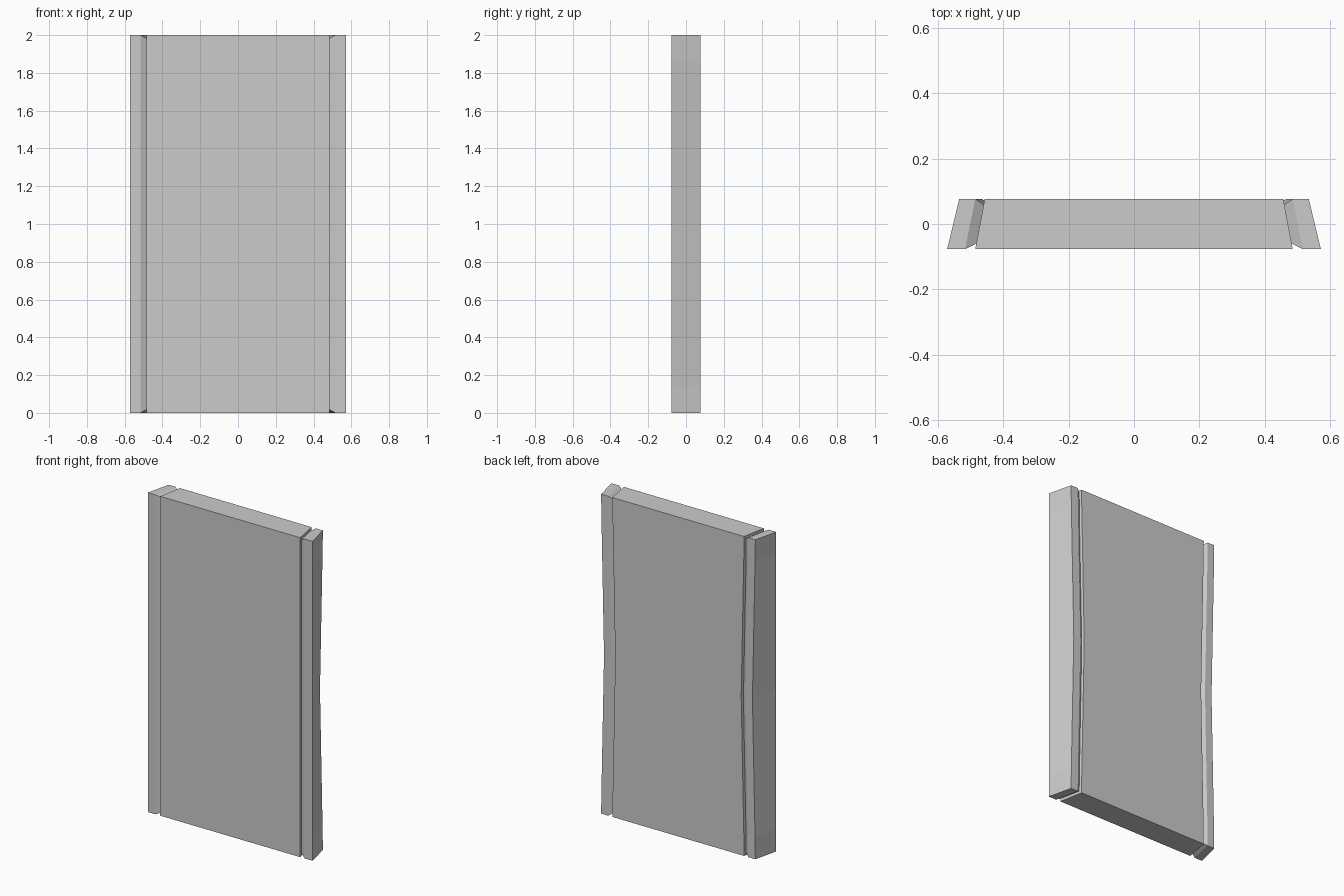
import bpy, bmesh

if "Cube" in bpy.data.objects:
    bpy.data.objects.remove(bpy.data.objects["Cube"])

D, H = 0.077, 2.0                       # half depth, height
# height fraction and how far the back edge bows inward there
LEVELS = [(0, 0), (0.07, 0.002), (0.5, 0.02), (0.93, 0.002), (1, 0)]


def loft(name, rings):
    """Closed slab lofted along x. Ring: (sign, front_x, back_x, inset)."""
    bm = bmesh.new()
    grid = []
    for sign, xf, xb, inset in rings:
        col = []
        for t, bow in LEVELS:
            z = inset + t * (H - 2 * inset)
            col.append((bm.verts.new((sign * xf, -D + inset, z)),
                        bm.verts.new((sign * (xb - bow), D - inset, z))))
        grid.append(col)
    # end caps, one quad per level
    for col in (grid[0], grid[-1]):
        for a, b in zip(col, col[1:]):
            bm.faces.new((a[0], a[1], b[1], b[0]))
    # front, back, bottom and top skins
    for p, q in zip(grid, grid[1:]):
        bm.faces.new([v[0] for v in p] + [v[0] for v in reversed(q)])
        for i in range(len(LEVELS) - 1):
            bm.faces.new((p[i][1], p[i + 1][1], q[i + 1][1], q[i][1]))
        for k in (0, -1):
            bm.faces.new((p[k][0], p[k][1], q[k][1], q[k][0]))
    bmesh.ops.recalc_face_normals(bm, faces=bm.faces)
    me = bpy.data.meshes.new(name)
    bm.to_mesh(me)
    bm.free()
    ob = bpy.data.objects.new(name, me)
    bpy.context.collection.objects.link(ob)


# central slab, narrower at the back
loft("center_panel", [(-1, 0.485, 0.456, 0), (1, 0.485, 0.456, 0)])

# side rails: slanted outer face, inner end chamfered down to the panel
for sign, side in ((-1, "left"), (1, "right")):
    loft(side + "_rail", [(sign, 0.571, 0.534, 0),
                          (sign, 0.516, 0.485, 0),
                          (sign, 0.481, 0.458, 0.018)])
